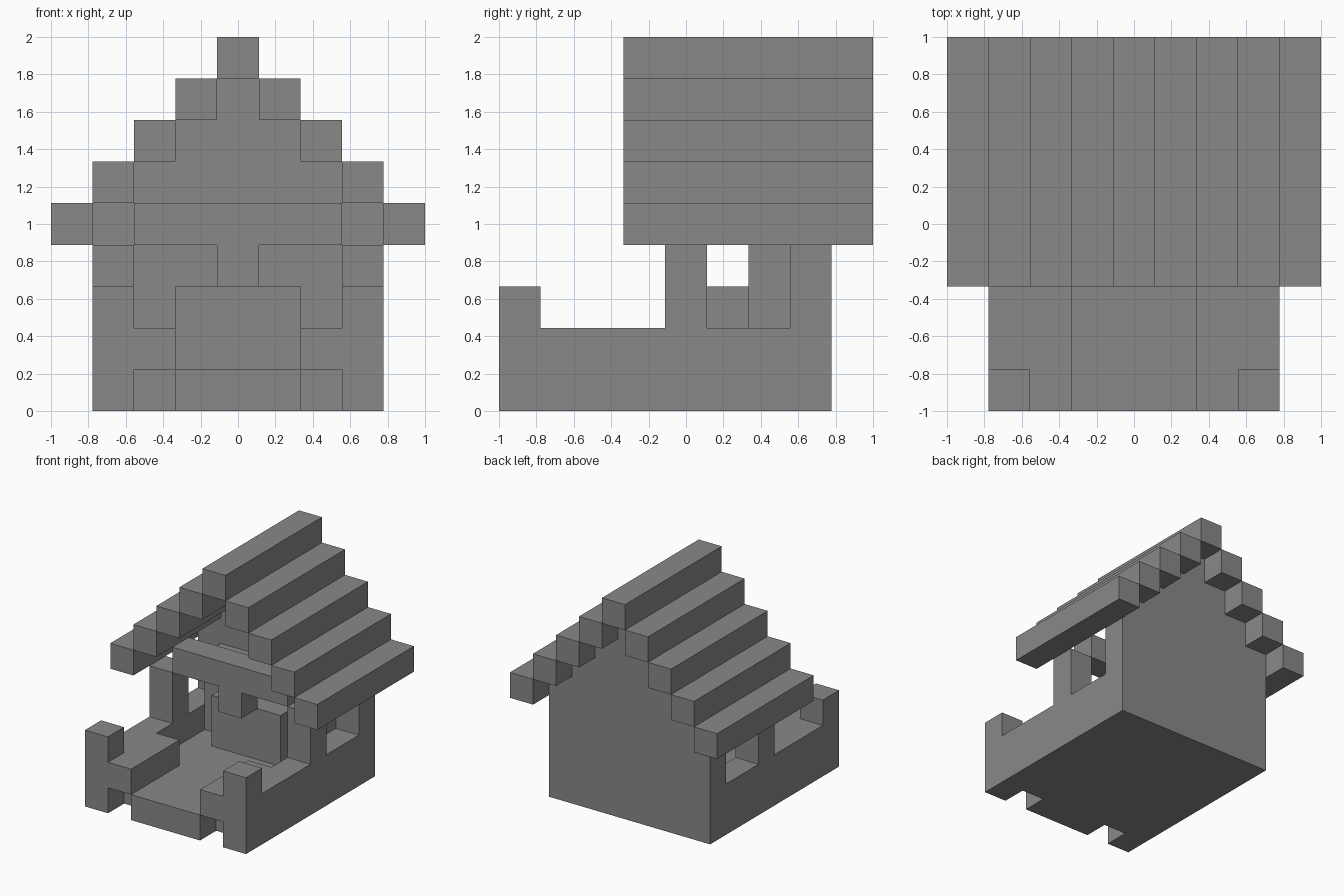
import bpy, bmesh
from mathutils import Vector

old = bpy.data.objects.get("Cube")
if old:
    bpy.data.objects.remove(old, do_unlink=True)

U = 2 / 9  # one block
GREY = (0.25, 0.25, 0.25, 1)

mat = bpy.data.materials.new("stone_grey")
mat.use_nodes = True
mat.diffuse_color = GREY
mat.node_tree.nodes["Principled BSDF"].inputs["Base Color"].default_value = GREY


def prism(name, profile, axis, start, end):
    """Extrude a block-grid profile along an axis (0=x, 1=y, 2=z)."""
    def place(a, b):
        co = [a, b]
        co.insert(axis, start)
        return Vector((co[0] * U - 1, co[1] * U - 1, co[2] * U))

    bm = bmesh.new()
    face = bm.faces.new([bm.verts.new(place(a, b)) for a, b in profile])
    moved = bmesh.ops.extrude_face_region(bm, geom=[face], use_keep_orig=True)
    shift = Vector((0, 0, 0))
    shift[axis] = (end - start) * U
    verts = [g for g in moved["geom"] if isinstance(g, bmesh.types.BMVert)]
    bmesh.ops.translate(bm, verts=verts, vec=shift)
    bmesh.ops.recalc_face_normals(bm, faces=bm.faces)
    mesh = bpy.data.meshes.new(name)
    bm.to_mesh(mesh)
    bm.free()
    mesh.materials.append(mat)
    obj = bpy.data.objects.new(name, mesh)
    bpy.context.collection.objects.link(obj)
    return obj


def box(name, x, y, z):
    return prism(name, [(x[0], y[0]), (x[1], y[0]), (x[1], y[1]), (x[0], y[1])], 2, *z)


def mirrored(points):
    """Complete a half outline across the centre line."""
    return points + [(9 - a, b) for a, b in reversed(points)]


# Floor with a notch at each front corner
prism("floor", mirrored([(2, 7), (2, 1), (3, 1), (3, 0)]), 2, 0, 1)

# Side walls with front post, pillar and window opening
wall = [(0, 0), (7, 0), (7, 2), (5, 2), (5, 4), (4, 4), (4, 2), (1, 2), (1, 3), (0, 3)]
for side, x in (("right", 1), ("left", 7)):
    prism(side + "_wall", wall, 0, x, x + 1)

# Stepped gable wall at the back
steps = [(1, 0), (1, 5)]
for i in range(2, 5):
    steps += [(i, i + 3), (i, i + 4)]
prism("back_wall", mirrored(steps), 1, 7, 8)

# Porch benches beside the entrance
for side, x in (("right", 2), ("left", 6)):
    box(side + "_bench", (x, x + 1), (0, 3), (1, 2))

# Counter and the tall shelf behind it
box("counter", (3, 6), (5, 6), (1, 3))
box("back_shelf", (2, 7), (6, 7), (1, 4))

# Cross beam with a hanging block in the middle
prism("cross_beam", mirrored([(2, 5), (2, 4), (4, 4), (4, 3)]), 1, 4, 5)

# Stepped roof bars, up to the ridge
for i in range(9):
    z = 8 - abs(i - 4)
    name = "roof_ridge" if i == 4 else f"roof_bar_{i + 1}"
    box(name, (i, i + 1), (3, 9), (z, z + 1))
